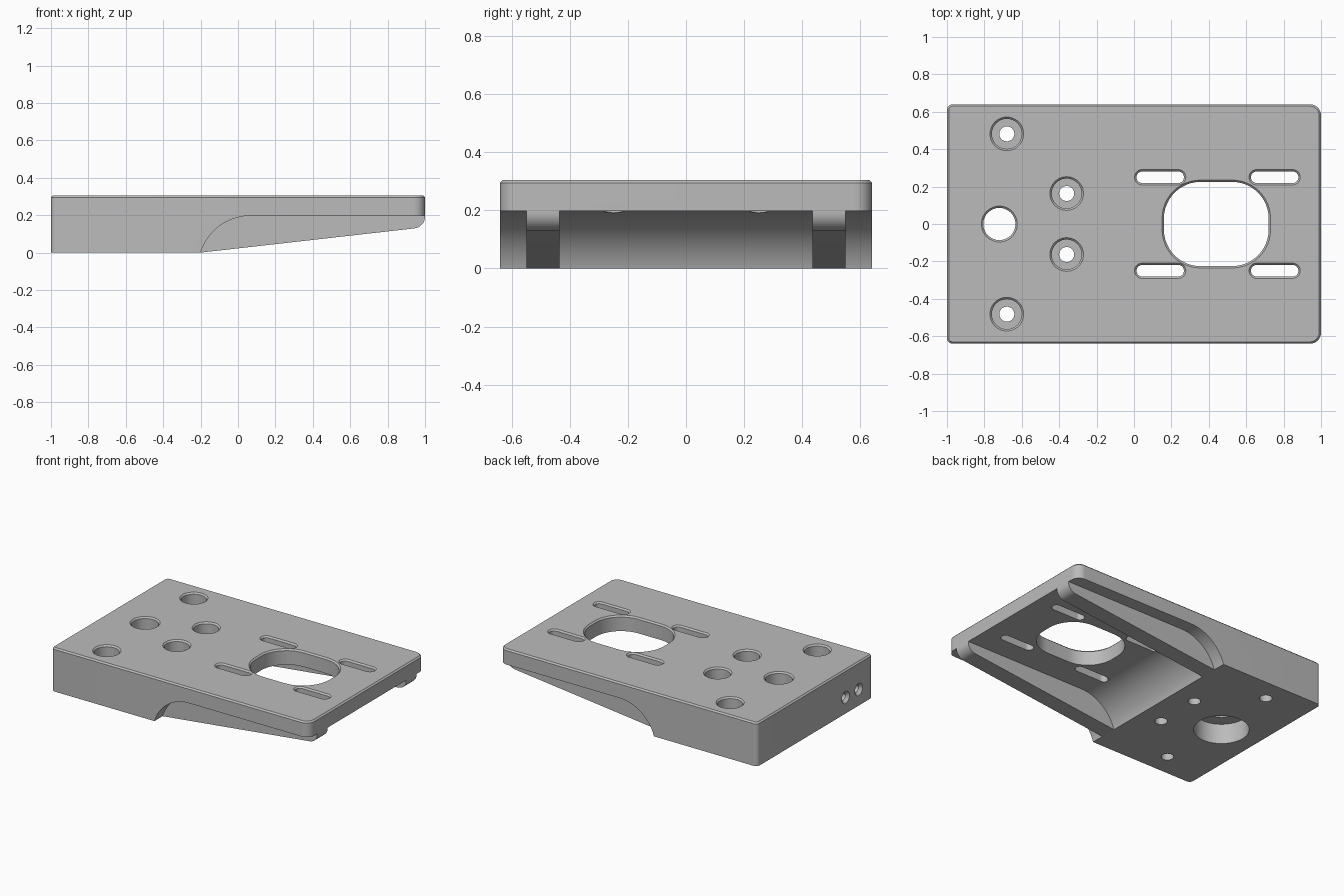
import bpy
import bmesh
from math import cos, sin, pi, radians, sqrt
from mathutils import Matrix, Vector

if "Cube" in bpy.data.objects:
    bpy.data.objects.remove(bpy.data.objects["Cube"], do_unlink=True)

TOP, HALF_Y, UNDER = 0.305, 0.64, 0.197
CHAMFER = 0.01

metal = bpy.data.materials.new("plain grey")
metal.use_nodes = True
grey = (0.5, 0.5, 0.5, 1)
metal.diffuse_color = grey
metal.node_tree.nodes["Principled BSDF"].inputs["Base Color"].default_value = grey


def outline(cx, cy, hx, hy, radii, z, steps=12):
    """Rounded rectangle ring; radii run counter-clockwise from +x +y."""
    pts = []
    signs = ((1, 1), (-1, 1), (-1, -1), (1, -1))
    for k, ((sx, sy), r) in enumerate(zip(signs, radii)):
        for i in range(steps + 1):
            a = pi / 2 * (k + i / steps)
            pts.append((cx + sx * (hx - r) + r * cos(a),
                        cy + sy * (hy - r) + r * sin(a), z))
    return pts


def circle(cx, cy, r, z):
    return outline(cx, cy, r, r, (r,) * 4, z)


def loft(name, rings, matrix=Matrix()):
    """Closed solid through rings of equal length."""
    bm = bmesh.new()
    loops = [[bm.verts.new(p) for p in ring] for ring in rings]
    n = len(loops[0])
    for low, high in zip(loops, loops[1:]):
        for i in range(n):
            j = (i + 1) % n
            bm.faces.new((low[i], low[j], high[j], high[i]))
    bm.faces.new(loops[0][::-1])
    bm.faces.new(loops[-1])
    bmesh.ops.remove_doubles(bm, verts=bm.verts, dist=1e-5)
    bmesh.ops.recalc_face_normals(bm, faces=bm.faces)
    bm.transform(matrix)
    mesh = bpy.data.meshes.new(name)
    bm.to_mesh(mesh)
    bm.free()
    mesh.materials.append(metal)
    ob = bpy.data.objects.new(name, mesh)
    bpy.context.collection.objects.link(ob)
    return ob


def cross_cut(name, profile, y0, y1):
    """Extrude an x-z profile along y."""
    return loft(name, [[(x, y, z) for x, z in profile] for y in (y0, y1)])


def slot_cut(name, cx, cy, hx, hy, r):
    """Through opening with a chamfered upper rim."""
    levels = ((-0.1, 0), (TOP - CHAMFER, 0), (TOP + CHAMFER, 2 * CHAMFER))
    return loft(name, [outline(cx, cy, hx + d, hy + d, (r + d,) * 4, z)
                       for z, d in levels])


def round_cut(name, cx, cy, levels, matrix=Matrix()):
    return loft(name, [circle(cx, cy, r, z) for z, r in levels], matrix)


# Block with rounded corners and a chamfered upper edge
corners = (0.06, 0.03, 0.03, 0.06)
body = loft("mounting_plate", [
    outline(0, 0, 1 - d, HALF_Y - d, [r - d for r in corners], z)
    for z, d in ((0, 0), (TOP - CHAMFER, 0), (TOP, CHAMFER))])

cutters = []

# Sloped underside of the ribs, rounded at the nose
nose = 0.065
slope = [(-0.2, 0)]
for i in range(9):
    a = radians(-83 + 83 * i / 8)
    slope.append((1 - nose + nose * cos(a), UNDER - nose + 0.063 * (1 + sin(a)) - 0.003))
slope += [(1, UNDER), (1.1, UNDER), (1.1, -0.1), (-0.2, -0.1)]
cutters.append(cross_cut("nose_cutter", slope, -1, 1))

# Thin underside with an arched root, leaving two ribs
arc_r = 0.28
arc_z = UNDER - arc_r
arc_x = -0.2 + sqrt(arc_r ** 2 - arc_z ** 2)
arch = [(arc_x - arc_r, -0.1)]
for i in range(25):
    a = pi - pi / 2 * i / 24
    arch.append((arc_x + arc_r * cos(a), arc_z + arc_r * sin(a)))
arch += [(1.1, UNDER), (1.1, -0.1)]
for y0, y1 in ((-1, -0.55), (-0.435, 0.435), (0.55, 1)):
    cutters.append(cross_cut("recess_cutter", arch, y0, y1))

# Counterbored screw holes
screw = ((-0.1, 0.04), (0.19, 0.04), (0.19, 0.08),
         (TOP - CHAMFER, 0.08), (TOP + CHAMFER, 0.1))
for x, y in ((-0.68, 0.482), (-0.36, 0.163)):
    for side in (-1, 1):
        cutters.append(round_cut("screw_cutter", x, side * y, screw))

# Large hole, widened from below
cutters.append(round_cut("large_hole_cutter", -0.72, 0, (
    (-0.1, 0.175), (0.14, 0.175), (0.14, 0.086),
    (TOP - CHAMFER, 0.086), (TOP + CHAMFER, 0.106))))

# Oval opening and the four slots around it
cutters.append(slot_cut("oval_cutter", 0.44, 0, 0.28, 0.225, 0.195))
for x in (0.14, 0.752):
    for side in (-1, 1):
        cutters.append(slot_cut("slot_cutter", x, side * 0.25, 0.127, 0.031, 0.031))

# Two blind ports in the end face
for y in (-0.34, -0.485):
    place = Matrix.Translation(Vector((-1, y, 0.113))) @ Matrix.Rotation(pi / 2, 4, 'Y')
    cutters.append(round_cut("port_cutter", 0, 0, (
        (-0.02, 0.06), (0.02, 0.025), (0.22, 0.025)), place))

# Carve the block
bpy.context.view_layer.objects.active = body
for cutter in cutters:
    mod = body.modifiers.new("cut", 'BOOLEAN')
    mod.operation = 'DIFFERENCE'
    mod.solver = 'EXACT'
    mod.object = cutter
    bpy.ops.object.modifier_apply(modifier=mod.name)
    bpy.data.objects.remove(cutter, do_unlink=True)

bpy.ops.object.select_all(action='DESELECT')
body.select_set(True)
bpy.ops.object.shade_smooth_by_angle(angle=radians(30))
